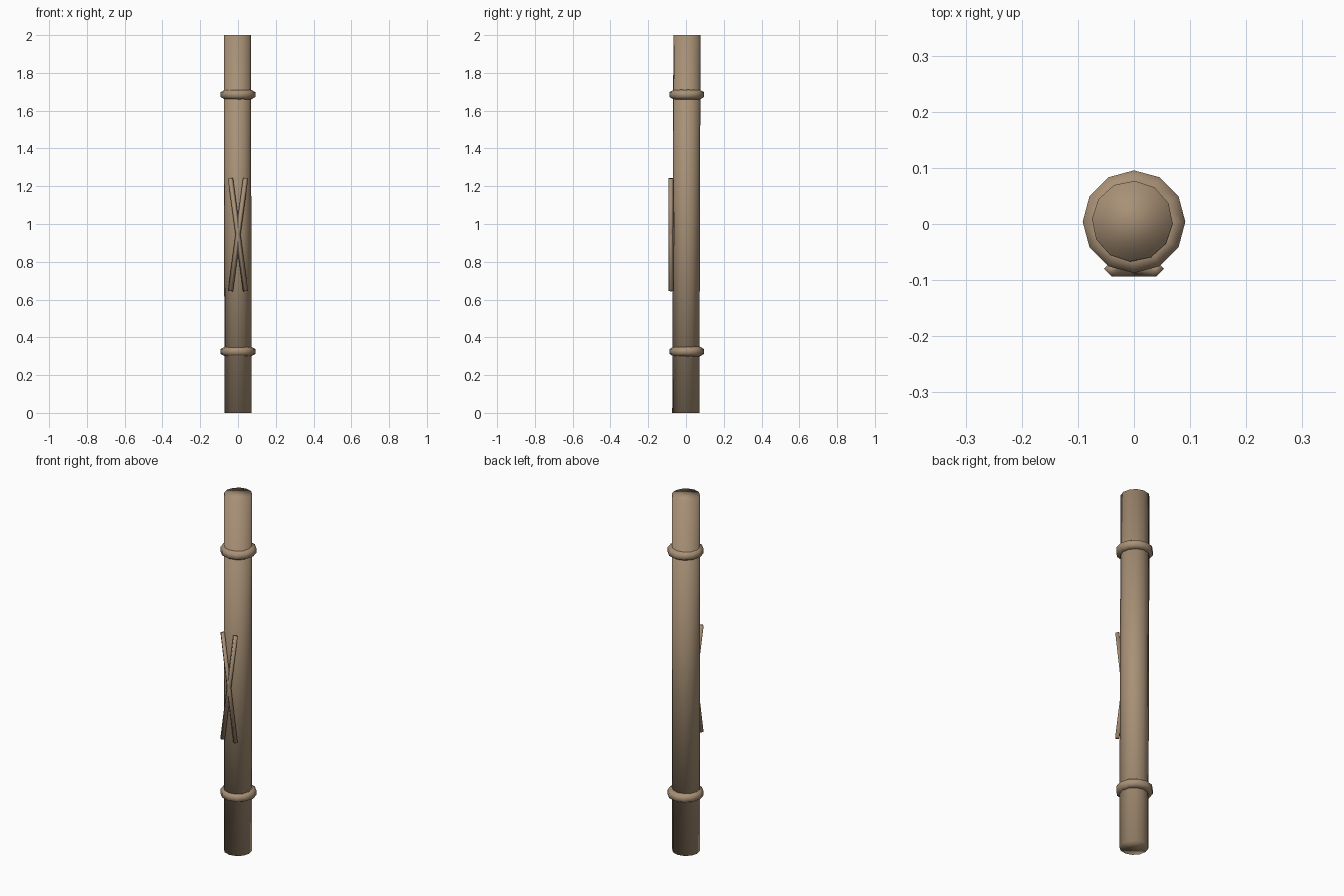
import bpy, bmesh, math
from mathutils import Vector, Matrix

cube = bpy.data.objects.get("Cube")
if cube:
    bpy.data.objects.remove(cube)

WOOD = (0.39, 0.28, 0.18, 1)
wood = bpy.data.materials.new("tan wood")
wood.use_nodes = True
wood.diffuse_color = WOOD
wood.node_tree.nodes["Principled BSDF"].inputs["Base Color"].default_value = WOOD


def finish(name, bm):
    """Turn a bmesh into a fully smooth-shaded wooden object."""
    bmesh.ops.recalc_face_normals(bm, faces=bm.faces[:])
    for f in bm.faces:
        f.smooth = True
    mesh = bpy.data.meshes.new(name)
    bm.to_mesh(mesh)
    bm.free()
    mesh.materials.append(wood)
    obj = bpy.data.objects.new(name, mesh)
    bpy.context.collection.objects.link(obj)
    return obj


def rod(name, start, end, radius, sides):
    """Capped cylinder running between two points."""
    start, end = Vector(start), Vector(end)
    axis = end - start
    place = Matrix.Translation((start + end) / 2) @ axis.to_track_quat('Z', 'Y').to_matrix().to_4x4()
    bm = bmesh.new()
    bmesh.ops.create_cone(bm, cap_ends=True, segments=sides, radius1=radius,
                          radius2=radius, depth=axis.length, matrix=place)
    return finish(name, bm)


def ring(name, centre, major, minor, sides=12, profile=6):
    """Low-poly torus whose profile has a point at the top and bottom."""
    bm = bmesh.new()
    points = []
    for i in range(profile):
        a = math.pi / 2 + math.tau * i / profile
        points.append(bm.verts.new((major + minor * math.cos(a), 0, minor * math.sin(a))))
    edges = [bm.edges.new((points[i], points[(i + 1) % profile])) for i in range(profile)]
    bmesh.ops.spin(bm, geom=points + edges, cent=(0, 0, 0), axis=(0, 0, 1),
                   angle=math.tau, steps=sides)
    bmesh.ops.remove_doubles(bm, verts=bm.verts[:], dist=0.0001)
    bmesh.ops.translate(bm, verts=bm.verts[:], vec=centre)
    return finish(name, bm)


# Slightly leaning pole
rod("pole", (0, -0.001, 0), (-0.003, 0.005, 2), 0.072, 12)

# Collars near both ends
for name, z in (("lower_collar", 0.325), ("upper_collar", 1.685)):
    ring(name, (0, 0.004, z), 0.069, 0.026)

# Crossed slats on the front
for name, side in (("left_slat", 1), ("right_slat", -1)):
    rod(name, (-side * 0.04, -0.08, 0.645), (side * 0.04, -0.08, 1.242), 0.0135, 4)
